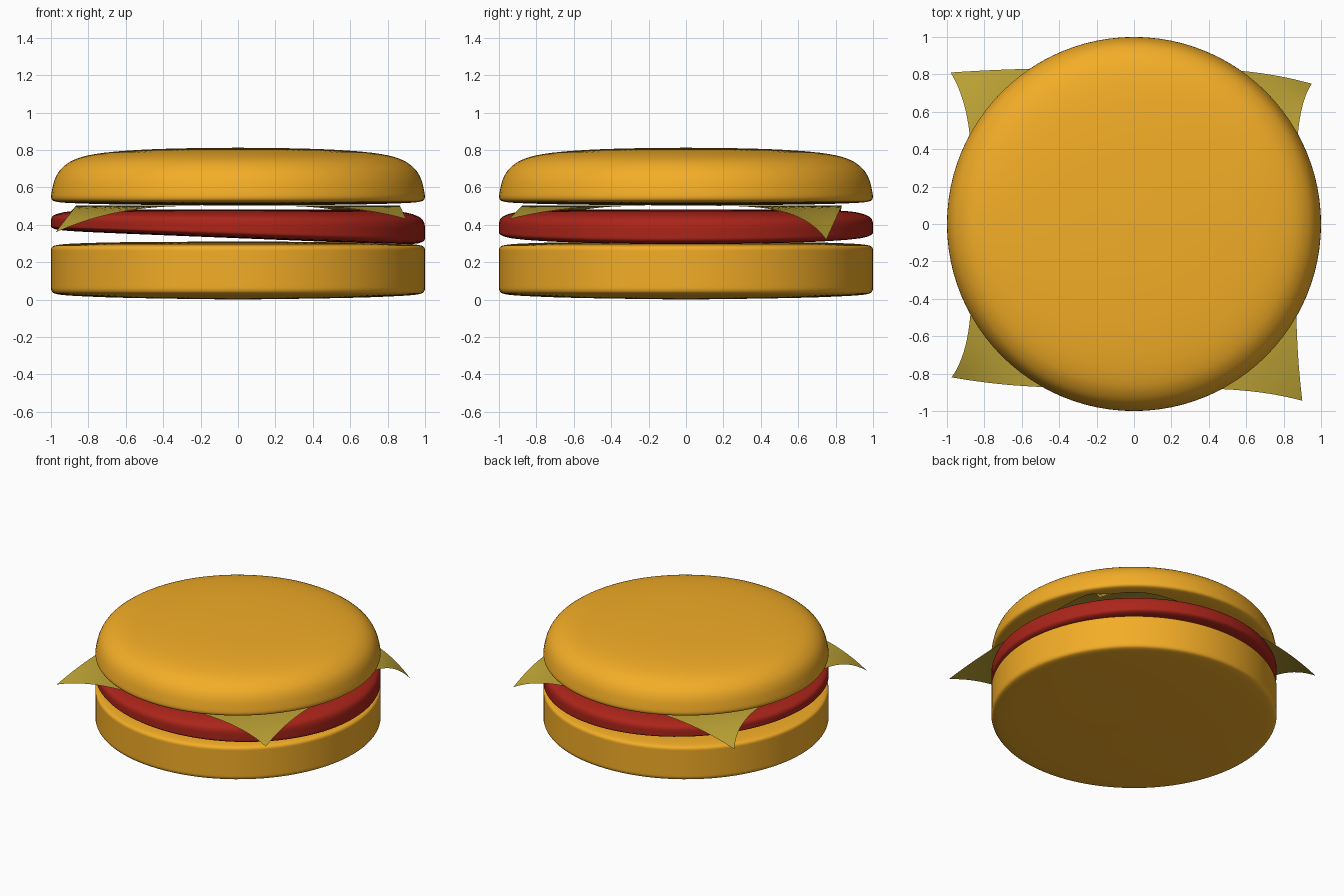
import bpy
import bmesh
import math

if "Cube" in bpy.data.objects:
    bpy.data.objects.remove(bpy.data.objects["Cube"])


def material(name, color):
    mat = bpy.data.materials.new(name)
    mat.diffuse_color = (*color, 1)
    mat.use_nodes = True
    mat.node_tree.nodes["Principled BSDF"].inputs["Base Color"].default_value = mat.diffuse_color
    return mat


def finish(bm, name, mat):
    bmesh.ops.recalc_face_normals(bm, faces=bm.faces)
    for f in bm.faces:
        f.smooth = True
    mesh = bpy.data.meshes.new(name)
    bm.to_mesh(mesh)
    bm.free()
    mesh.materials.append(mat)
    obj = bpy.data.objects.new(name, mesh)
    bpy.context.collection.objects.link(obj)
    return obj


def soften(pts, rounds=2):
    # corner cutting, end points kept
    for _ in range(rounds):
        out = [pts[0]]
        for (a, b), (c, d) in zip(pts, pts[1:]):
            out += [(a * .75 + c * .25, b * .75 + d * .25),
                    (a * .25 + c * .75, b * .25 + d * .75)]
        pts = out + [pts[-1]]
    return pts


def lathe(name, profile, mat, height=lambda x, z: z, n=96):
    # closed round body; height() may reshape z depending on x
    bm = bmesh.new()
    pts = soften(profile)
    rings = []
    for r, z in pts[1:-1]:
        ring = []
        for i in range(n):
            a = 2 * math.pi * i / n
            x, y = r * math.cos(a), r * math.sin(a)
            ring.append(bm.verts.new((x, y, height(x, z))))
        rings.append(ring)
    for lo, hi in zip(rings, rings[1:]):
        for i in range(n):
            j = (i + 1) % n
            bm.faces.new((lo[i], lo[j], hi[j], hi[i]))
    for ring, (_, z) in ((rings[0], pts[0]), (rings[-1], pts[-1])):
        c = bm.verts.new((0, 0, height(0, z)))
        for i in range(n):
            bm.faces.new((c, ring[i], ring[(i + 1) % n]))
    return finish(bm, name, mat)


bread = material("bread", (0.90, 0.42, 0.02))
meat = material("meat", (0.41, 0.018, 0.01))
dairy = material("dairy", (0.50, 0.36, 0.035))

# bottom bun
lathe("bottom_bun", [(0, 0), (.6, .008), (.9, .02), (.985, .03), (1, .05), (1, .08),
                     (1, .25), (1, .275), (.985, .29), (.9, .30), (.6, .308), (0, .31)], bread)

# top bun
lathe("top_bun", [(0, .503), (.6, .507), (.9, .515), (.985, .523), (1, .54), (.998, .57),
                  (.98, .65), (.94, .71), (.86, .76), (.7, .79), (.4, .808), (0, .812)], bread)


# patty with a level top and a sloping underside
def wedge(x, t):
    low = .328 - .04 * x
    return low + t * (.482 - low)


lathe("patty", [(0, 0), (.7, 0), (.94, .02), (1, .12), (1, .3), (1, .6),
                (.98, .78), (.9, .93), (.75, .98), (.5, 1), (0, 1)], meat, wedge)

# cheese sheet with four drooping corners
corners = {(-1, -1): (-.975, -.82, .36), (1, -1): (.90, -.945, .43),
           (1, 1): (.95, .75, .32), (-1, 1): (-.98, .81, .38)}
bm = bmesh.new()
N = 40
grid = []
for i in range(N + 1):
    row = []
    for j in range(N + 1):
        u, v = 2 * i / N - 1, 2 * j / N - 1
        x, y, z = .865 * u, .855 * v - .022, .502
        for (su, sv), (cx, cy, cz) in corners.items():
            w = (max(0, u * su) * max(0, v * sv)) ** 4
            x += w * (cx - .865 * su)
            y += w * (cy - .855 * sv + .022)
            z += w * (cz - .502)
        row.append(bm.verts.new((x, y, z)))
    grid.append(row)
for i in range(N):
    for j in range(N):
        bm.faces.new((grid[i][j], grid[i + 1][j], grid[i + 1][j + 1], grid[i][j + 1]))
finish(bm, "cheese_slice", dairy)
